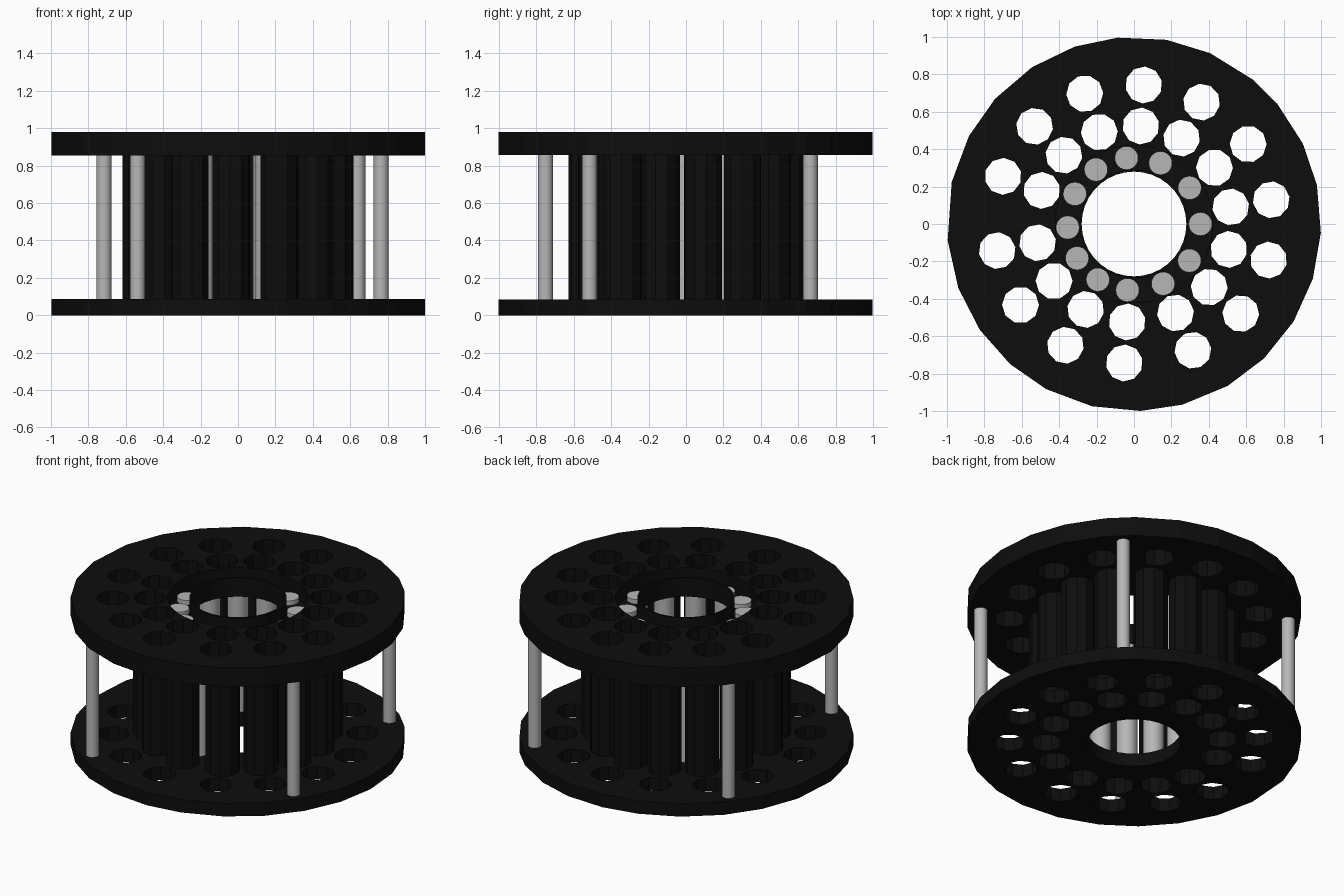
import bpy
from math import cos, sin, radians, tau

cube = bpy.data.objects.get("Cube")
if cube:
    bpy.data.objects.remove(cube, do_unlink=True)


def material(name, value):
    m = bpy.data.materials.new(name)
    m.use_nodes = True
    colour = (value, value, value, 1)
    m.diffuse_color = colour
    m.node_tree.nodes["Principled BSDF"].inputs["Base Color"].default_value = colour
    return m


black = material("black", 0.004)
grey = material("light grey", 0.47)


def polar(radius, degrees):
    a = radians(degrees)
    return radius * cos(a), radius * sin(a)


def circle(radius, sides, centre=(0, 0), turn=0.0):
    return [(centre[0] + radius * cos(tau * i / sides + turn),
             centre[1] + radius * sin(tau * i / sides + turn)) for i in range(sides)]


def plate(name, loops, z0, z1, mat):
    """Extrude nested outlines; inner loops become holes."""
    curve = bpy.data.curves.new(name, 'CURVE')
    curve.dimensions = '2D'
    curve.fill_mode = 'BOTH'
    curve.extrude = (z1 - z0) / 2
    for loop in loops:
        spline = curve.splines.new('POLY')
        spline.points.add(len(loop) - 1)
        for point, (x, y) in zip(spline.points, loop):
            point.co = (x, y, 0, 1)
        spline.use_cyclic_u = True
        spline.use_smooth = False
    curve.materials.append(mat)
    obj = bpy.data.objects.new(name, curve)
    obj.location.z = (z0 + z1) / 2
    bpy.context.collection.objects.link(obj)
    bpy.ops.object.select_all(action='DESELECT')
    obj.select_set(True)
    bpy.context.view_layer.objects.active = obj
    bpy.ops.object.convert(target='MESH')
    return bpy.context.object


def rod(name, centre, radius, z0, z1):
    bpy.ops.mesh.primitive_cylinder_add(vertices=24, radius=radius, depth=z1 - z0,
                                        location=(*centre, (z0 + z1) / 2))
    obj = bpy.context.object
    obj.name = name
    obj.data.materials.append(grey)
    bpy.ops.object.shade_smooth_by_angle()


LOW, HIGH, TOP = 0.086, 0.855, 0.98

# Slightly uneven flange outline and hole spacing
rim = [polar(1, a) for a in (95, 80, 66, 50.5, 40, 25.5, 12, -2.7, -17, -31.5, -46, -60, -75,
                             -88, -103, -118, -131.5, -145.5, -160, -175, -193, -208, -222,
                             -237, -251.5)]
hole_angles = (86, 61, 35, 10, -15, -40, -65, -94, -119.5, -144.5, -169, -200, -224.5, -249.3)
holes = [circle(0.099, 10, polar(r, a), radians(a)) for a in hole_angles for r in (0.525, 0.745)]
bore = circle(0.28, 36)
groove = circle(0.421, 48)

# Flanges, with an annular groove and hub lip in the upper one
plate("lower_flange", [rim, bore] + holes, 0, LOW, black)
plate("upper_flange", [rim, groove] + holes, HIGH, TOP, black)
plate("groove_floor", [groove, bore], HIGH, HIGH + 0.015, black)
plate("hub_lip", [circle(0.291, 36), bore], HIGH + 0.015, TOP, black)

# Hollow tubes joining the inner ring of holes
for a in hole_angles:
    c = polar(0.525, a)
    plate("tube", [circle(0.103, 10, c, radians(a)), circle(0.099, 10, c, radians(a))],
          LOW, HIGH, black)

# Inner rods around the bore
for a in (96.5, 66.5, 33, 0, -33.5, -64, -95.7, -123, -149, -177, -207, -235):
    rod("inner_rod", polar(0.355, a), 0.063, LOW, 0.9)

# Outer posts near the rim
for a in (46, 141, -125.6, -33.9):
    rod("outer_post", polar(0.922, a), 0.04, LOW, HIGH)
